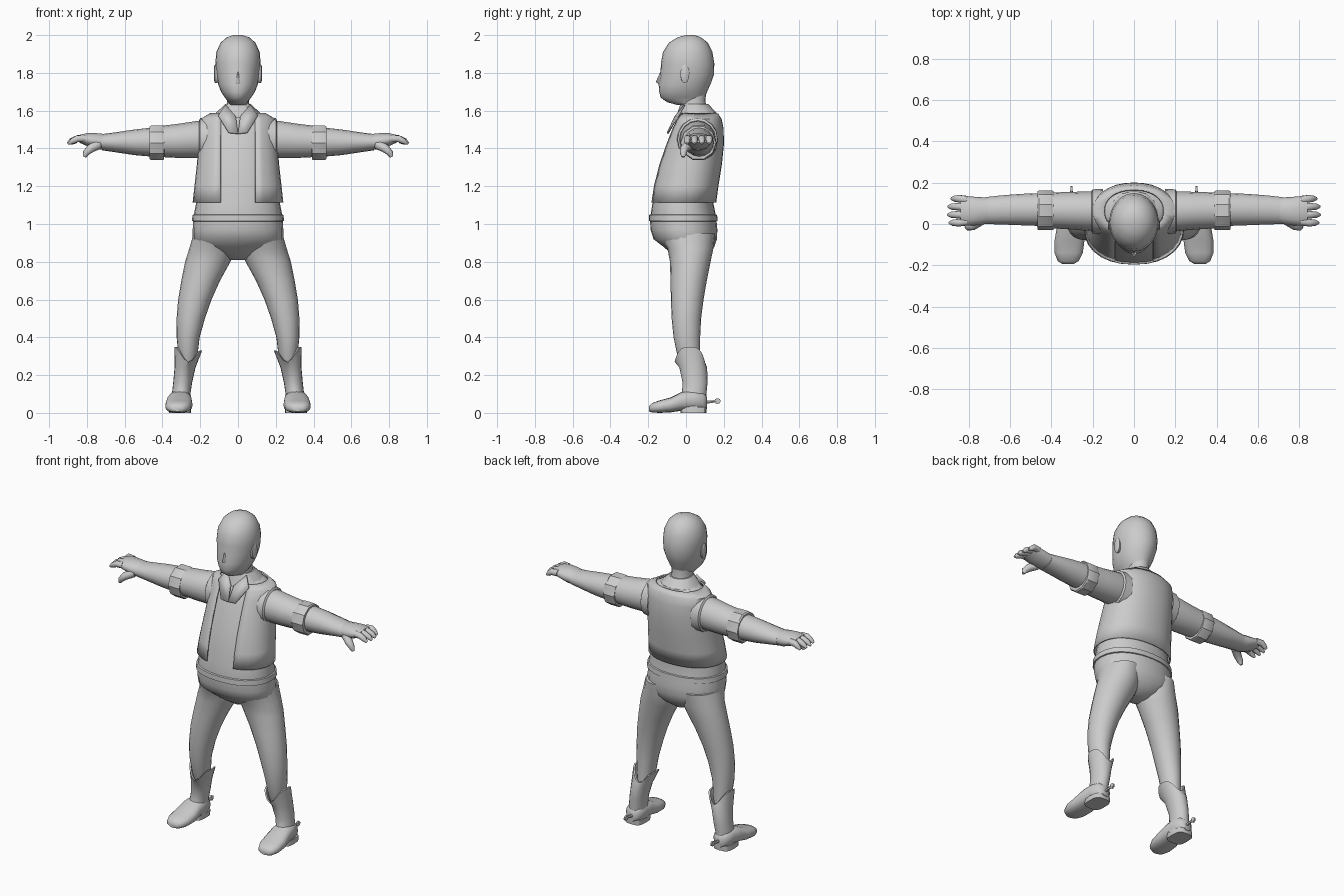
import bpy, bmesh, math
from mathutils import Vector

grey = bpy.data.materials.new("plain grey")
grey.diffuse_color = (0.6, 0.6, 0.6, 1)


def make(name, verts, faces, angle=50):
    me = bpy.data.meshes.new(name)
    me.from_pydata([tuple(v) for v in verts], [], faces)
    bm = bmesh.new()
    bm.from_mesh(me)
    bmesh.ops.recalc_face_normals(bm, faces=bm.faces)
    bm.to_mesh(me)
    bm.free()
    ob = bpy.data.objects.new(name, me)
    bpy.context.collection.objects.link(ob)
    me.materials.append(grey)
    bpy.ops.object.select_all(action='DESELECT')
    ob.select_set(True)
    bpy.context.view_layer.objects.active = ob
    bpy.ops.object.shade_smooth_by_angle(angle=math.radians(angle))
    return ob


def ring(axis, s, n=20, e=1.0):
    """Rounded section at position s[0]; s[1:5] are the bounds on the other two axes."""
    p, a0, a1, b0, b1 = s
    pts = []
    for i in range(n):
        t = 2 * math.pi * i / n
        c, q = math.cos(t), math.sin(t)
        a = (a0 + a1) / 2 + (a1 - a0) / 2 * math.copysign(abs(c) ** e, c)
        b = (b0 + b1) / 2 + (b1 - b0) / 2 * math.copysign(abs(q) ** e, q)
        pts.append(Vector({'x': (p, a, b), 'y': (a, p, b), 'z': (a, b, p)}[axis]))
    return pts


def loft(name, rings, closed=True, caps=True, mirror=1, angle=50):
    n = len(rings[0])
    verts = [(v[0] * mirror, v[1], v[2]) for r in rings for v in r]
    faces = [(k * n + i, k * n + (i + 1) % n, (k + 1) * n + (i + 1) % n, (k + 1) * n + i)
             for k in range(len(rings) - 1) for i in range(n if closed else n - 1)]
    if caps:
        faces += [tuple(range(n)), tuple(range((len(rings) - 1) * n, len(rings) * n))]
    return make(name, verts, faces, angle)


def sections(name, axis, rows, n=20, e=1.0, **kw):
    return loft(name, [ring(axis, r, n, e) for r in rows], **kw)


def sym(rows):
    """Centred rows (z, half width, front, back)."""
    return [(z, -h, h, f, b) for z, h, f, b in rows]


def tube(name, pts, radii, mirror=1, n=8):
    rings = []
    for i, p in enumerate(pts):
        d = (Vector(pts[min(i + 1, len(pts) - 1)]) - Vector(pts[max(i - 1, 0)])).normalized()
        u = d.cross(Vector((0, 0.3, 1))).normalized()
        w = d.cross(u)
        rings.append([Vector(p) + radii[i] * (u * math.cos(2 * math.pi * k / n) +
                      w * math.sin(2 * math.pi * k / n)) for k in range(n)])
    return loft(name, rings, mirror=mirror)


# head, nose and neck
sections("head", 'z', sym([(2.0, .025, 0, .045), (1.988, .06, -.045, .08), (1.96, .092, -.09, .115),
         (1.91, .115, -.122, .14), (1.85, .12, -.133, .15), (1.79, .114, -.135, .148),
         (1.74, .105, -.145, .13), (1.70, .09, -.142, .112), (1.67, .07, -.135, .1),
         (1.645, .05, -.1, .09), (1.63, .045, -.045, .085)]), n=24)
make("nose", [(-.018, -.135, 1.74), (.018, -.135, 1.74), (0, -.16, 1.752), (0, -.125, 1.83),
              (0, -.13, 1.73)], [(0, 2, 3), (2, 1, 3), (0, 4, 2), (4, 1, 2)], 80)
sections("neck", 'z', sym([(1.72, .06, -.04, .11), (1.65, .058, -.03, .102), (1.6, .065, -.025, .115),
                           (1.55, .08, -.04, .13)]))

# shirt body and belt
body = [(1.0, .235, -.185, .16), (1.05, .234, -.187, .157), (1.11, .222, -.178, .145),
        (1.2, .212, -.165, .157), (1.31, .2, -.138, .175), (1.42, .19, -.1, .186),
        (1.5, .185, -.068, .184), (1.55, .182, -.042, .174), (1.58, .13, -.03, .155),
        (1.605, .085, -.022, .13)]
sections("shirt", 'z', sym(body), n=28, e=.9)
sections("belt", 'z', sym([(1.013, .234, -.185, .158), (1.016, .244, -.197, .167),
         (1.048, .241, -.196, .165), (1.053, .228, -.18, .15)]), n=28, e=.9, angle=30)

# open vest, wrapped around the back from one front edge to the other
rings = []
for z, h, f, b in body[2:9]:
    h, f, b = h + .014, f - .012, b + .011
    edge = math.asin(min(.95, .085 / h))
    r = []
    for i in range(29):
        t = -math.pi / 2 + edge + (2 * math.pi - 2 * edge) * i / 28
        c, q = math.cos(t), math.sin(t)
        r.append(Vector((h * math.copysign(abs(c) ** .92, c),
                         (f + b) / 2 + (b - f) / 2 * math.copysign(abs(q) ** .92, q), z + .004)))
    rings.append(r)
vest = loft("vest", rings, closed=False, caps=False)
m = vest.modifiers.new("thickness", 'SOLIDIFY')
m.thickness, m.offset = .008, 0

# neckline band and shirt collar
sections("collar_band", 'z', sym([(1.56, .135, -.055, .165), (1.59, .115, -.045, .16),
         (1.635, .068, -.03, .118), (1.635, .06, -.025, .11)]), n=12, caps=False, angle=25)
for s, side in ((1, "left"), (-1, "right")):
    flap = make(side + "_collar_flap", [(s * .066, -.012, 1.632), (s * .105, -.045, 1.575),
                (s * .05, -.102, 1.485), (0, -.1, 1.48), (s * .012, -.06, 1.57)], [(0, 1, 2, 3, 4)])
    flap.modifiers.new("thickness", 'SOLIDIFY').thickness = .008

# hips
sections("hips", 'z', sym([(1.015, .237, -.19, .162), (.97, .24, -.188, .166), (.92, .24, -.172, .164),
         (.88, .215, -.12, .15), (.845, .14, -.08, .125), (.81, .05, -.03, .08)]), n=24, e=.92)

for s, side in ((1, "left_"), (-1, "right_")):
    # ear
    sections(side + "ear", 'x', [(.1, -.03, .012, 1.75, 1.83), (.122, -.03, .018, 1.745, 1.845),
             (.127, -.02, .012, 1.76, 1.835)], n=12, mirror=s)
    # armhole edge, upper arm, cuff, forearm
    sections(side + "armhole", 'x', [(.15, -.05, .17, 1.325, 1.565), (.2, -.045, .168, 1.335, 1.56),
             (.207, -.035, .158, 1.345, 1.548), (.2, -.025, .15, 1.355, 1.54)],
             n=16, caps=False, mirror=s, angle=30)
    sections(side + "upper_arm", 'x', [(.12, -.02, .15, 1.36, 1.54), (.22, -.033, .158, 1.35, 1.545),
             (.32, -.025, .155, 1.35, 1.53), (.42, -.02, .152, 1.355, 1.518)], n=16, mirror=s)
    sections(side + "cuff", 'x', [(.39, -.015, .145, 1.36, 1.51), (.391, -.028, .16, 1.338, 1.522),
             (.398, -.03, .162, 1.334, 1.526), (.46, -.03, .162, 1.334, 1.526),
             (.468, -.027, .158, 1.34, 1.52), (.469, -.01, .145, 1.36, 1.505)],
             n=10, mirror=s, angle=30)
    sections(side + "forearm", 'x', [(.44, -.01, .15, 1.355, 1.512), (.55, -.006, .146, 1.365, 1.5),
             (.65, -.002, .138, 1.38, 1.485), (.72, .0, .13, 1.39, 1.476)], n=16, mirror=s)
    # hand, fingers, thumb
    sections(side + "hand", 'x', [(.69, .005, .128, 1.392, 1.476), (.75, -.005, .13, 1.392, 1.482),
             (.8, -.008, .134, 1.412, 1.482), (.84, -.002, .13, 1.43, 1.472)], n=14, mirror=s)
    for k in range(4):
        y, tip = .012 + .035 * k, (.895, .902, .9, .885)[k]
        yt = y + (k - 1.5) * .004
        tube(side + "finger_%d" % (k + 1), [(.81, y, 1.452), (.85, yt, 1.452), (tip - .018, yt, 1.438),
             (tip, yt, 1.425)], [.02, .019, .016, .007], s)
    tube(side + "thumb", [(.74, .02, 1.42), (.78, -.008, 1.4), (.805, -.015, 1.375), (.813, -.015, 1.355)],
         [.026, .023, .018, .009], s)
    # trouser leg
    sections(side + "leg", 'z', [(.95, .02, .235, -.14, .155), (.87, .012, .258, -.098, .145),
             (.8, .04, .28, -.085, .13), (.7, .095, .3, -.082, .11), (.6, .14, .317, -.08, .093),
             (.5, .175, .325, -.076, .08), (.4, .203, .325, -.066, .075), (.3, .215, .315, -.045, .075),
             (.26, .225, .31, -.03, .075)], mirror=s)
    # boot shaft with a notched top edge
    shaft = [ring('z', r) for r in [(.03, .25, .36, -.06, .108), (.1, .252, .35, -.022, .108),
             (.16, .243, .343, -.018, .114), (.24, .225, .336, -.035, .112), (.34, .19, .335, -.06, .1),
             (.34, .2, .325, -.05, .09), (.22, .235, .325, -.02, .09)]]
    for r in shaft[4:6]:
        for i, p in enumerate(r):
            t = 2 * math.pi * i / len(r)
            p.z -= .07 * abs(math.sin(t)) ** 4 - .01 * math.cos(t)
    loft(side + "boot_shaft", shaft, mirror=s, angle=35)
    # foot, heel, spur
    sections(side + "foot", 'y', [(-.195, .295, .345, .008, .035), (-.18, .268, .37, .002, .052),
             (-.14, .248, .385, 0, .066), (-.08, .24, .385, .003, .082), (-.02, .244, .375, .012, .112),
             (.04, .246, .366, .015, .12), (.09, .255, .355, .015, .11), (.112, .28, .33, .02, .085)],
             n=16, e=.8, mirror=s)
    sections(side + "heel", 'z', [(0, .25, .365, -.03, .108), (.03, .25, .363, -.03, .11)],
             n=16, e=.6, mirror=s, angle=30)
    tube(side + "spur_shank", [(.302, .09, .055), (.302, .16, .062)], [.01, .007], s, 6)
    sections(side + "spur_wheel", 'x', [(.297, .15, .183, .047, .078), (.307, .15, .183, .047, .078)],
             n=10, mirror=s, angle=30)
